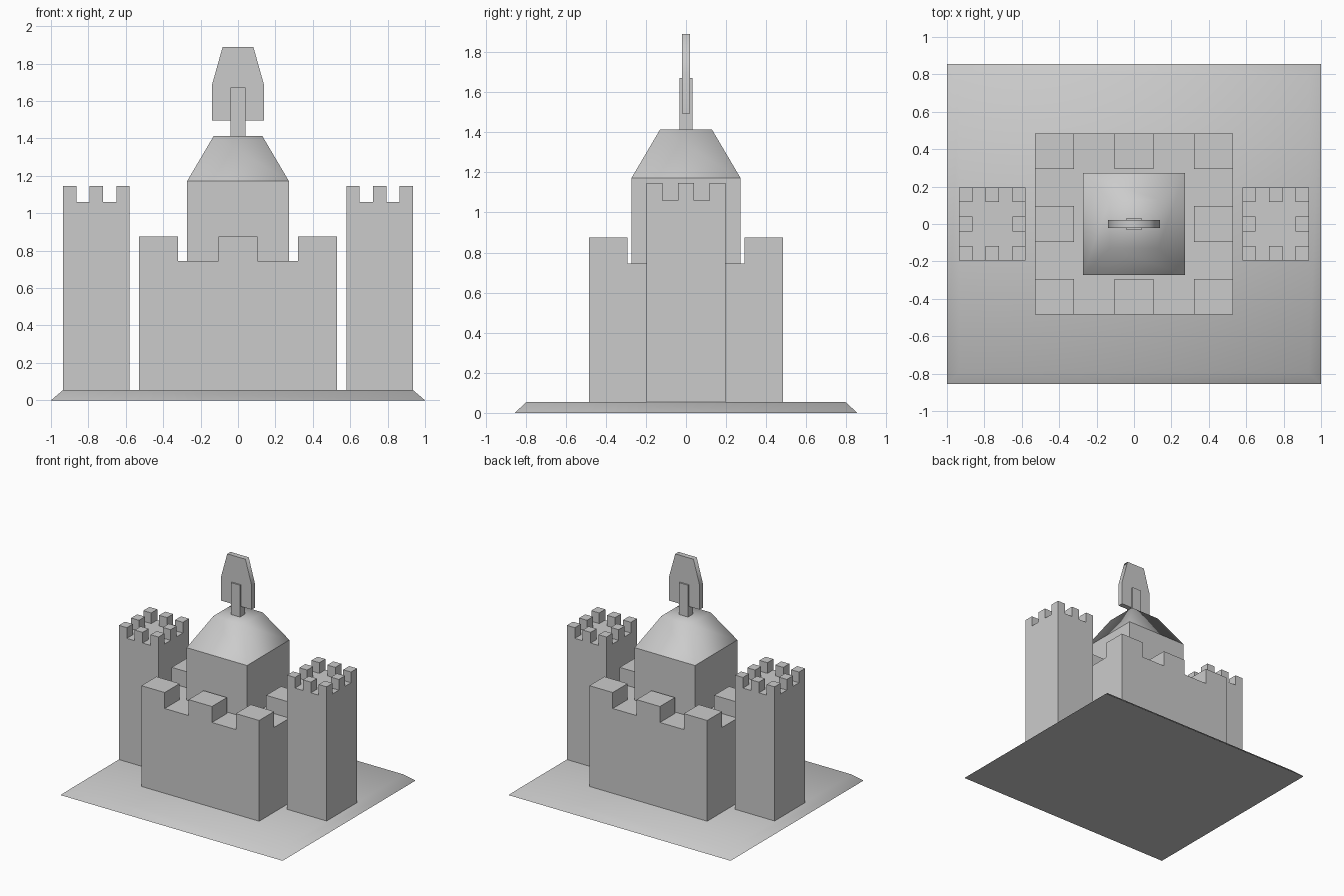
import bpy, bmesh, math

if "Cube" in bpy.data.objects:
    bpy.data.objects.remove(bpy.data.objects["Cube"])

stone = bpy.data.materials.new("light_grey_stone")
stone.diffuse_color = (0.6, 0.6, 0.6, 1)
stone.use_nodes = True
stone.node_tree.nodes["Principled BSDF"].inputs["Base Color"].default_value = stone.diffuse_color


def finish(name, bm):
    bmesh.ops.recalc_face_normals(bm, faces=bm.faces)
    me = bpy.data.meshes.new(name)
    bm.to_mesh(me)
    bm.free()
    me.materials.append(stone)
    ob = bpy.data.objects.new(name, me)
    bpy.context.collection.objects.link(ob)
    return ob


def frustum(name, low, high, z0, z1, smooth_angle=0):
    """Block with half sizes low at z0 and high at z1."""
    bm = bmesh.new()
    bmesh.ops.create_cube(bm, size=2)
    for v in bm.verts:
        sx, sy = low if v.co.z < 0 else high
        v.co = (v.co.x * sx, v.co.y * sy, z0 if v.co.z < 0 else z1)
    bmesh.ops.recalc_face_normals(bm, faces=bm.faces)
    if smooth_angle:
        for f in bm.faces:
            f.smooth = True
        for e in bm.edges:
            e.smooth = e.calc_face_angle() < math.radians(smooth_angle)
    return finish(name, bm)


def battlement(name, cx, xs, ys, z0, z_floor, z_top):
    """Walled block whose top rim carries eight merlons on a 5 x 5 grid."""
    bm = bmesh.new()
    gx = [-xs[0], -xs[1], -xs[2], xs[2], xs[1], xs[0]]
    gy = [-ys[0], -ys[1], -ys[2], ys[2], ys[1], ys[0]]
    grid = [[bm.verts.new((cx + x, y, z_floor)) for y in gy] for x in gx]
    merlons = []
    for i in range(5):
        for j in range(5):
            f = bm.faces.new((grid[i][j], grid[i + 1][j],
                              grid[i + 1][j + 1], grid[i][j + 1]))
            if i % 2 == 0 and j % 2 == 0 and (i, j) != (2, 2):
                merlons.append(f)
    # walls and underside
    rim = [e for e in bm.edges if e.is_boundary]
    ext = bmesh.ops.extrude_edge_only(bm, edges=rim)["geom"]
    for v in ext:
        if isinstance(v, bmesh.types.BMVert):
            v.co.z = z0
    bmesh.ops.holes_fill(bm, edges=[e for e in bm.edges if e.is_boundary], sides=0)
    # merlons
    raised = bmesh.ops.extrude_discrete_faces(bm, faces=merlons)["faces"]
    for f in raised:
        for v in f.verts:
            v.co.z = z_top
    return finish(name, bm)


# Sloped ground slab, softly shaded over its top edge
frustum("base_slab", (1.0, 0.855), (0.935, 0.795), 0, 0.055, 60)

# Main keep and side towers
battlement("keep", 0, (0.53, 0.32, 0.105), (0.485, 0.293, 0.095), 0.05, 0.745, 0.875)
for side, name in ((-1, "left_tower"), (1, "right_tower")):
    battlement(name, side * 0.757, (0.178, 0.107, 0.036),
               (0.196, 0.118, 0.039), 0.05, 1.06, 1.147)

# Central tower with smooth shaded roof
frustum("central_tower", (0.272, 0.272), (0.272, 0.272), 0.745, 1.172)
frustum("tower_roof", (0.272, 0.272), (0.13, 0.13), 1.172, 1.413, 85)

# Post and upright plate
frustum("post", (0.041, 0.033), (0.041, 0.033), 1.40, 1.672)
bm = bmesh.new()
outline = [(-0.138, 1.495), (0.138, 1.495), (0.138, 1.69),
           (0.082, 1.89), (-0.082, 1.89), (-0.138, 1.69)]
face = bm.faces.new([bm.verts.new((x, -0.021, z)) for x, z in outline])
ext = bmesh.ops.extrude_face_region(bm, geom=[face], use_keep_orig=True)["geom"]
for v in ext:
    if isinstance(v, bmesh.types.BMVert):
        v.co.y = 0.021
bmesh.ops.recalc_face_normals(bm, faces=bm.faces)
for f in bm.faces:
    f.smooth = True
for e in bm.edges:
    e.smooth = e.calc_face_angle(math.pi) < math.radians(80)
finish("top_plate", bm)
